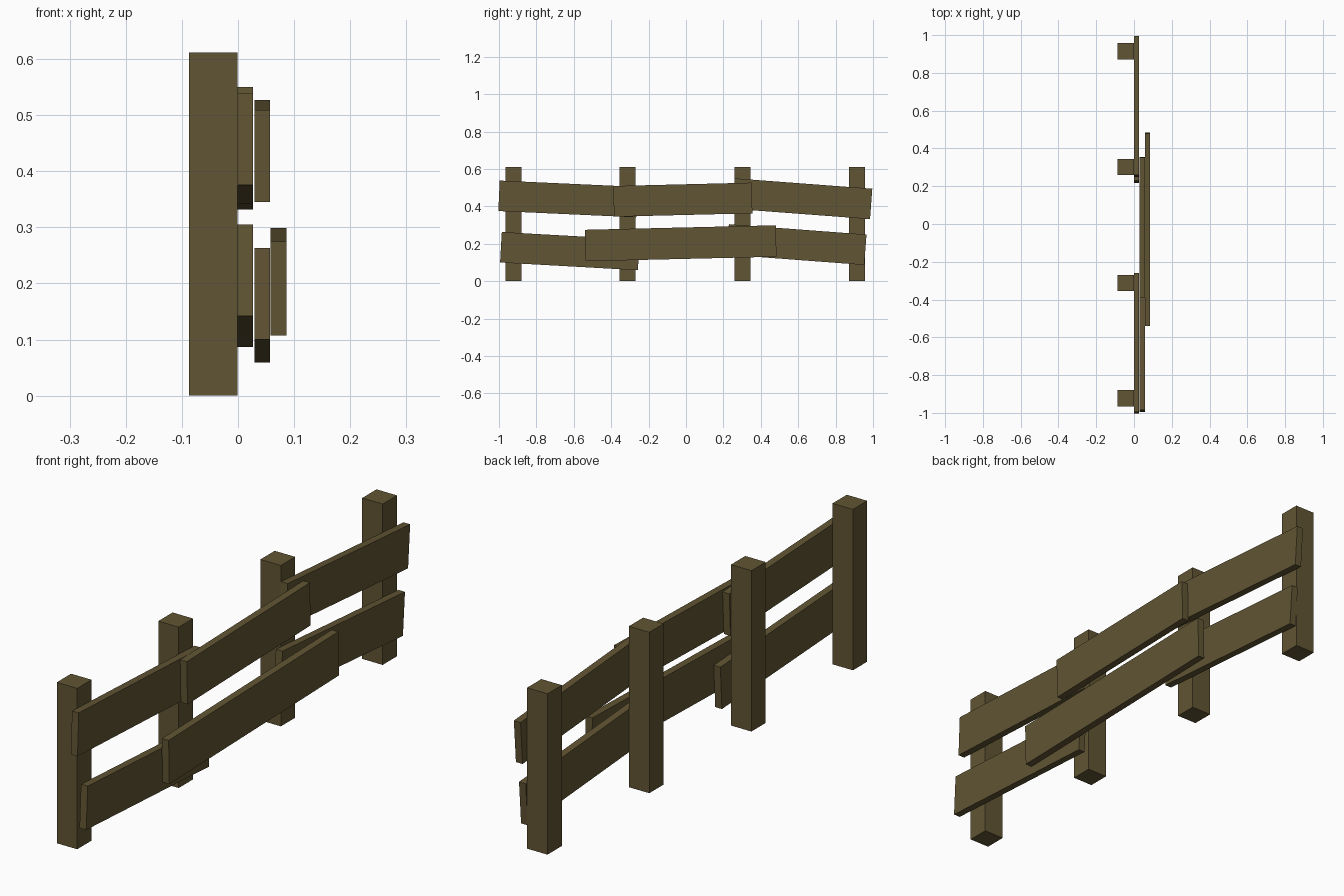
import bpy, math

if "Cube" in bpy.data.objects:
    bpy.data.objects.remove(bpy.data.objects["Cube"])

wood = bpy.data.materials.new("weathered_wood")
wood.diffuse_color = (0.12, 0.09, 0.033, 1)
wood.use_nodes = True
wood.node_tree.nodes["Principled BSDF"].inputs["Base Color"].default_value = wood.diffuse_color


def box(name, center, size, tilt=0.0):
    """Box with its tilt (degrees) in the side plane; positive lifts the +y end."""
    bpy.ops.mesh.primitive_cube_add(size=1, location=center,
                                    rotation=(math.radians(tilt), 0, 0))
    ob = bpy.context.object
    ob.name = name
    ob.scale = size
    ob.data.materials.append(wood)
    return ob


# Square posts
POST, HEIGHT = 0.086, 0.612
for i, y in enumerate((-0.922, -0.312, 0.302, 0.914)):
    box(f"post_{i + 1}", (-0.044, y, HEIGHT / 2), (POST, POST, HEIGHT))

# Crooked planks: name, x of back face, centre y, centre z, length, width, tilt
PLANK_T = 0.028
planks = [
    ("upper_plank_left", -0.001, -0.631, 0.440, 0.738, 0.163, -2.6),
    ("upper_plank_middle", 0.029, -0.017, 0.436, 0.740, 0.164, 1.4),
    ("upper_plank_right", -0.001, 0.622, 0.441, 0.738, 0.163, -4.3),
    ("lower_plank_left", 0.029, -0.621, 0.161, 0.738, 0.163, -3.2),
    ("lower_plank_middle", 0.058, -0.028, 0.203, 1.020, 0.168, 1.35),
    ("lower_plank_right", -0.001, 0.591, 0.196, 0.738, 0.163, -4.3),
]
for name, x, y, z, length, width, tilt in planks:
    box(name, (x + PLANK_T / 2, y, z), (PLANK_T, length, width), tilt)
